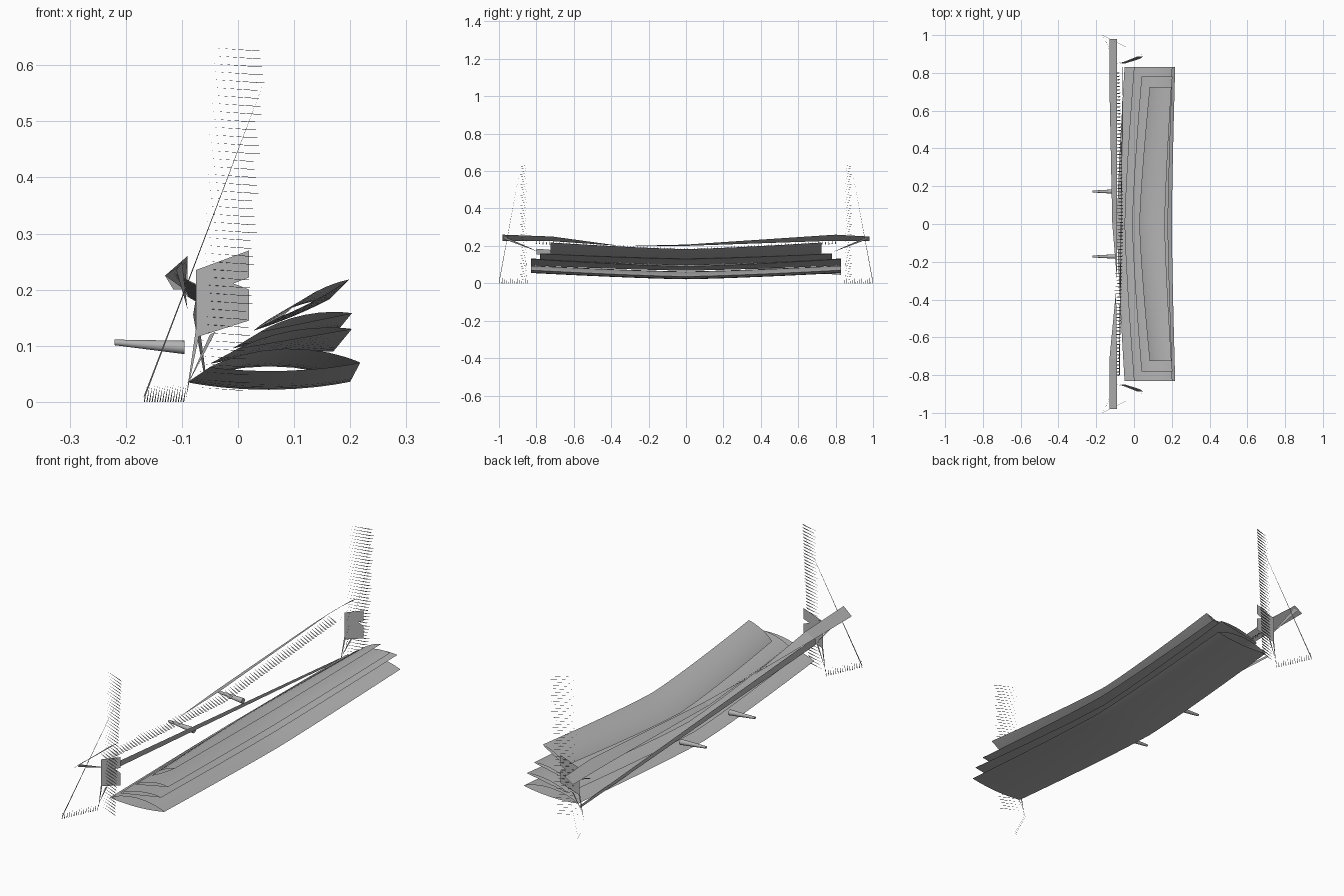
import bpy, math
from mathutils import Vector

cube = bpy.data.objects.get("Cube")
if cube:
    bpy.data.objects.remove(cube, do_unlink=True)

grey = bpy.data.materials.new("plain grey")
grey.use_nodes = True
grey.diffuse_color = (0.45, 0.45, 0.45, 1)
grey.node_tree.nodes["Principled BSDF"].inputs["Base Color"].default_value = (0.45, 0.45, 0.45, 1)


def make(name, verts, faces, smooth=False):
    mesh = bpy.data.meshes.new(name)
    mesh.from_pydata(verts, [], faces)
    mesh.materials.append(grey)
    obj = bpy.data.objects.new(name, mesh)
    bpy.context.collection.objects.link(obj)
    if smooth:
        for poly in mesh.polygons:
            poly.use_smooth = True
        bpy.ops.object.select_all(action='DESELECT')
        obj.select_set(True)
        bpy.context.view_layer.objects.active = obj
        bpy.ops.object.shade_smooth_by_angle(angle=math.radians(40))
    return obj


def airfoil(lead, trail, top, bottom, steps=10):
    """Closed section in x-z: over the top to the trailing edge, back underneath."""
    a, b = Vector(lead), Vector(trail)
    n = Vector((a.y - b.y, b.x - a.x)).normalized()
    us = [(1 - math.cos(math.pi * i / steps)) / 2 for i in range(steps + 1)]

    def arc(u, h):
        return a + (b - a) * u + n * h * 4 * (u * (1 - u)) ** 0.95
    return [arc(u, top) for u in us] + [arc(u, bottom) for u in us[-2:0:-1]]


def wing(name, half, middle, tip, stations=16):
    """Open-ended loft, swept and lifted from the middle to both tips."""
    pm, pt = airfoil(*middle), airfoil(*tip)
    n = len(pm)
    verts, faces = [], []
    for s in range(stations + 1):
        t = 2 * s / stations - 1
        k = abs(t) ** 1.3
        for m, e in zip(pm, pt):
            p = m.lerp(e, k)
            verts.append((p.x, t * half, p.y))
    for s in range(stations):
        for i in range(n):
            j = (i + 1) % n
            faces.append((s * n + i, s * n + j, (s + 1) * n + j, (s + 1) * n + i))
    make(name, verts, faces, True)


# Four stacked wing elements
wing("main_plane", 0.83,
     ((-0.09, 0.035), (0.20, 0.036), 0.026, -0.013),
     ((-0.05, 0.062), (0.218, 0.070), 0.027, -0.010))
wing("lower_flap", 0.83,
     ((-0.05, 0.068), (0.17, 0.090), 0.018, 0.004),
     ((0.0, 0.095), (0.203, 0.130), 0.014, 0.0))
wing("middle_flap", 0.78,
     ((-0.01, 0.095), (0.18, 0.130), 0.015, 0.002),
     ((0.04, 0.125), (0.203, 0.158), 0.013, 0.0))
wing("top_flap", 0.725,
     ((0.028, 0.127), (0.163, 0.183), 0.011, -0.003),
     ((0.083, 0.155), (0.198, 0.218), 0.009, -0.003))

# Two tapered pins that point away from the leading edge
for side, label in ((1, "left"), (-1, "right")):
    sides = 16
    verts = []
    for x, z, r in ((-0.22, 0.106, 0.005), (-0.095, 0.097, 0.012)):
        for i in range(sides):
            a = math.tau * i / sides
            verts.append((x, side * 0.172 + r * math.cos(a), z + r * math.sin(a)))
    faces = [(i, (i + 1) % sides, sides + (i + 1) % sides, sides + i) for i in range(sides)]
    faces += [tuple(range(sides))[::-1], tuple(range(sides, 2 * sides))]
    make(label + "_pin", verts, faces, True)

# Parts repeated at both ends
for side, label in ((1, "back"), (-1, "front")):
    # Notched end plate
    outline = [(-0.075, 0.115), (0.02, 0.145), (0.02, 0.20), (-0.008, 0.211),
               (0.02, 0.222), (0.02, 0.27), (-0.075, 0.235)]
    make(label + "_end_plate", [(x, side * 0.855, z) for x, z in outline],
         [(0, 1, 2, 3), (0, 3, 6), (3, 4, 5, 6)])

    # Thin upright fin below the plate
    make(label + "_lower_stay",
         [(-0.093, side * 0.85, 0.005), (-0.075, side * 0.855, 0.13), (-0.07, side * 0.855, 0.115),
          (-0.09, side * 0.85, 0.03), (-0.05, side * 0.86, 0.12), (-0.04, side * 0.86, 0.125)],
         [(0, 1, 2), (3, 4, 5)])

    # Tall ladder of paper-thin rungs
    verts, faces = [], []
    count = 44
    for i in range(count):
        t = i / (count - 1)
        x, z = -0.075 + 0.03 * t, 0.02 + 0.605 * t
        b = len(verts)
        verts += [(x, side * 0.85, z + 0.006), (x + 0.095, side * 0.888, z),
                  (x + 0.08, side * 0.876, z)]
        faces.append((b, b + 1, b + 2))
    make(label + "_ladder_rungs", verts, faces)

    # Slanted outer wire and the comb at its foot
    make(label + "_outer_wire",
         [(-0.168, side, 0.01), (-0.165, side * 0.997, 0.01), (0.05, side * 0.893, 0.58)],
         [(0, 1, 2)])
    verts, faces = [], []
    for i in range(16):
        t = i / 15
        x, y = -0.168 + 0.07 * t, side * (1 - 0.15 * t)
        b = len(verts)
        verts += [(x, y, 0), (x + 0.006, y, 0.03), (x + 0.002, y - side * 0.003, 0)]
        faces.append((b, b + 1, b + 2))
    make(label + "_foot_comb", verts, faces)

    # Small slanted sliver outside the plate
    make(label + "_side_sliver",
         [(-0.09, side * 0.78, 0.165), (-0.1, side * 0.97, 0.25), (-0.11, side * 0.97, 0.235)],
         [(0, 1, 2)])

# Upper rail: one long and one short tapering strip
make("long_rail",
     [(-0.13, 0.98, 0.225), (-0.09, 0.98, 0.25), (-0.09, 0.80, 0.26), (-0.13, 0.72, 0.225),
      (-0.09, 0.0, 0.207), (-0.115, 0.0, 0.2), (-0.09, -0.3, 0.2)],
     [(0, 1, 2, 3), (3, 2, 4, 5), (5, 4, 6)])
make("short_rail",
     [(-0.13, -0.98, 0.225), (-0.09, -0.98, 0.26), (-0.09, -0.715, 0.25), (-0.13, -0.715, 0.225),
      (-0.095, -0.35, 0.2)],
     [(0, 1, 2, 3), (3, 2, 4)])

# Lower diagonal brace
make("diagonal_brace",
     [(-0.08, -0.8, 0.155), (-0.075, -0.8, 0.185), (-0.058, 0.83, 0.055), (-0.06, 0.83, 0.045)],
     [(0, 1, 2, 3)])

# Row of small slivers between the rail and the wing
verts, faces = [], []
for i in range(90):
    y = -0.8 + 1.6 * i / 89
    k = abs(y)
    x, z = -0.08 - 0.025 * k, 0.19 + 0.05 * k
    b = len(verts)
    verts += [(x - 0.015, y, z), (x + 0.025, y + 0.003, z - 0.02), (x + 0.02, y - 0.004, z - 0.02)]
    faces.append((b, b + 1, b + 2))
make("rail_slivers", verts, faces)
